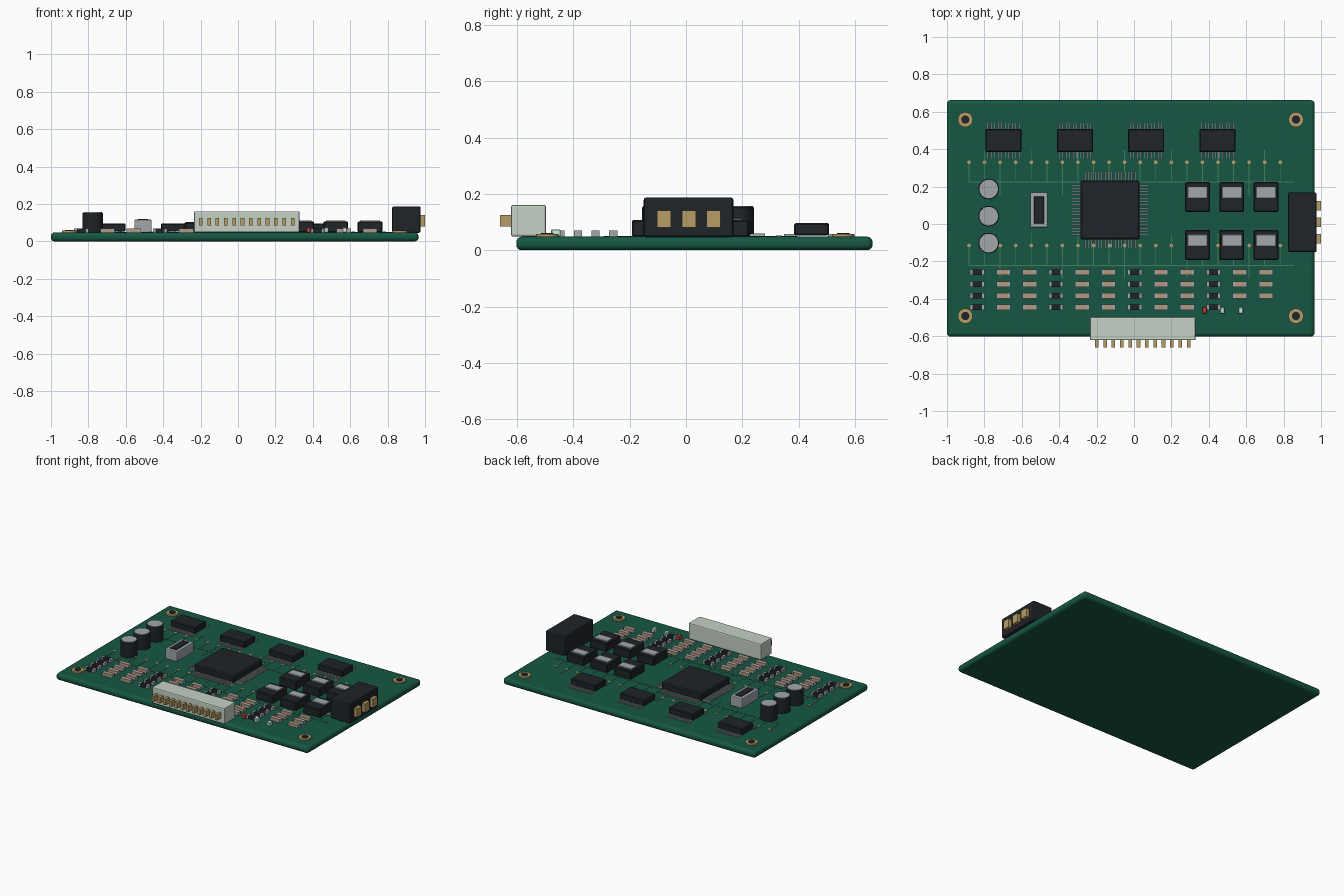
import bpy, bmesh
from math import radians
from mathutils import Matrix, Vector

if "Cube" in bpy.data.objects:
    bpy.data.objects.remove(bpy.data.objects["Cube"])

TOP = 0.048  # board surface height


def mat(name, r, g, b):
    m = bpy.data.materials.new(name)
    m.diffuse_color = (r, g, b, 1)
    m.use_nodes = True
    m.node_tree.nodes["Principled BSDF"].inputs["Base Color"].default_value = m.diffuse_color
    return m


GREEN = mat("board_green", 0.008, 0.095, 0.057)
TRACE = mat("trace_green", 0.05, 0.22, 0.10)
BLACK = mat("black_plastic", 0.014, 0.017, 0.021)
METAL = mat("metal", 0.36, 0.39, 0.41)
GOLD = mat("gold", 0.47, 0.34, 0.13)
TAN = mat("ceramic_tan", 0.45, 0.31, 0.22)
WHITE = mat("pale_plastic", 0.56, 0.64, 0.56)
RED = mat("led_red", 0.65, 0.06, 0.04)
CLEAR = mat("led_clear", 0.55, 0.85, 0.75)


def finish(name, bm, material, bevel=0, segments=1, smooth=False):
    me = bpy.data.meshes.new(name)
    bm.to_mesh(me)
    bm.free()
    me.materials.append(material)
    ob = bpy.data.objects.new(name, me)
    bpy.context.collection.objects.link(ob)
    if bevel:
        mod = ob.modifiers.new("bevel", "BEVEL")
        mod.width, mod.segments = bevel, segments
        mod.limit_method = "ANGLE"
    if smooth:
        bpy.ops.object.select_all(action="DESELECT")
        bpy.context.view_layer.objects.active = ob
        ob.select_set(True)
        bpy.ops.object.shade_smooth_by_angle(angle=radians(40))
    return ob


def boxes(name, items, material, bevel=0, segments=1, smooth=False):
    """items: (cx, cy, size x, size y, z low, z high)"""
    bm = bmesh.new()
    for cx, cy, sx, sy, z0, z1 in items:
        m = Matrix.Translation((cx, cy, (z0 + z1) / 2)) @ Matrix.Diagonal((sx, sy, z1 - z0, 1))
        bmesh.ops.create_cube(bm, size=1, matrix=m)
    return finish(name, bm, material, bevel, segments, smooth)


def cylinders(name, spots, r, z0, z1, material, sides=24, bevel=0):
    bm = bmesh.new()
    for x, y in spots:
        bmesh.ops.create_cone(bm, cap_ends=True, segments=sides, radius1=r, radius2=r,
                              depth=z1 - z0, matrix=Matrix.Translation((x, y, (z0 + z1) / 2)))
    return finish(name, bm, material, bevel, 2, True)


# Board
boxes("board", [(-0.0175, 0.03, 1.965, 1.265, 0, TOP)], GREEN, 0.02, 4, True)

# Mounting holes: gold ring with dark centre
holes = [(x, y) for x in (-0.902, 0.866) for y in (-0.492, 0.558)]
cylinders("mount_ring", holes, 0.04, TOP - 0.005, 0.058, GOLD, 28)
cylinders("mount_hole", holes, 0.022, TOP, 0.061, BLACK, 20)

# Traces and vias
traces, vias = [], []
for row, (vy, hy) in enumerate(((0.33, 0.225), (-0.115, -0.222))):
    traces.append((-0.015, hy, 1.74, 0.005, TOP - 0.002, TOP + 0.002))
    for i in range(21):
        x = -0.882 + i * 0.0832
        hi = vy + (0.065 if i % 3 == 1 else 0)
        lo = hy - (0.07 if i % 4 == 2 else 0)
        traces.append((x, (hi + lo) / 2, 0.005, hi - lo, TOP - 0.002, TOP + 0.002))
        vias.append((x, vy))
boxes("traces", traces, TRACE)
cylinders("vias", vias, 0.01, TOP - 0.002, TOP + 0.004, GOLD, 12)

# Driver chips along the back
chips = [(-0.698, 0.446), (-0.315, 0.446), (0.065, 0.446), (0.447, 0.446)]
boxes("driver_chips", [(x, y, 0.193, 0.124, 0.053, 0.096) for x, y in chips], BLACK, 0.005)
boxes("driver_chip_pins", [(x + (i - 4.5) * 0.0188, y + s * 0.078, 0.008, 0.04, TOP, 0.057)
                           for x, y in chips for s in (-1, 1) for i in range(10)], METAL)

# Processor with pins on four sides
px, py = -0.128, 0.075
boxes("processor", [(px, py, 0.316, 0.316, 0.054, 0.103)], BLACK, 0.007)
pins = []
for i in range(16):
    o = (i - 7.5) * 0.0178
    for s in (-1, 1):
        pins.append((px + o, py + s * 0.178, 0.008, 0.056, TOP, 0.059))
        pins.append((px + s * 0.178, py + o, 0.056, 0.008, TOP, 0.059))
boxes("processor_pins", pins, METAL)

# Crystal can with dark top inset
boxes("crystal_can", [(-0.508, 0.075, 0.092, 0.188, TOP - 0.002, 0.117)], METAL, 0.006, 2)
boxes("crystal_inset", [(-0.508, 0.075, 0.052, 0.145, 0.11, 0.121)], BLACK, 0.002)

# Round capacitors
caps = [(-0.777, y) for y in (0.187, 0.042, -0.102)]
cylinders("capacitor_body", caps, 0.055, TOP - 0.002, 0.153, BLACK, 32, 0.004)
cylinders("capacitor_top", caps, 0.05, 0.15, 0.157, METAL, 32)

# Power transistors with metal tabs
power = [(x, y) for x in (0.34, 0.523, 0.706) for y in (0.144, -0.112)]
boxes("power_body", [(x, y, 0.132, 0.16, TOP, 0.107) for x, y in power], BLACK, 0.005)
boxes("power_tab", [(x, y + 0.024, 0.106, 0.062, 0.1, 0.113) for x, y in power], METAL, 0.002)

# Small resistors (dark) and ceramic capacitors (tan)
resistors, ceramics, ends = [], [], []
for c in range(12):
    for r in range(4 if c < 10 else 3):
        x, y = -0.838 + c * 0.1403, -0.259 - r * 0.0622
        (ceramics if c % 3 else resistors).append((x, y, 0.05, 0.029, TOP, 0.07))
        ends += [(x + s * 0.031, y, 0.014, 0.03, TOP, 0.07) for s in (-1, 1)]
boxes("resistors", resistors, BLACK)
boxes("ceramic_capacitors", ceramics, TAN)
boxes("passive_ends", ends, METAL)

# Indicator lights
boxes("led_red", [(0.377, -0.462, 0.024, 0.034, TOP, 0.074)], RED, 0.003)
boxes("led_clear", [(x, -0.462, 0.024, 0.034, TOP, 0.074) for x in (0.473, 0.57)], CLEAR, 0.003)

# Front header connector
boxes("header", [(0.047, -0.559, 0.565, 0.124, TOP, 0.161)], WHITE, 0.007, 2)
boxes("header_pins", [(-0.199 + i * 0.0446, -0.635, 0.019, 0.052, 0.085, 0.125)
                      for i in range(12)], GOLD)

# Power connector on the right edge
boxes("power_connector", [(0.9, 0.009, 0.152, 0.318, TOP - 0.002, 0.187)], BLACK, 0.008, 2)
boxes("power_connector_pins", [(0.98, y, 0.04, 0.05, 0.08, 0.141)
                               for y in (-0.078, 0.01, 0.098)], GOLD)
